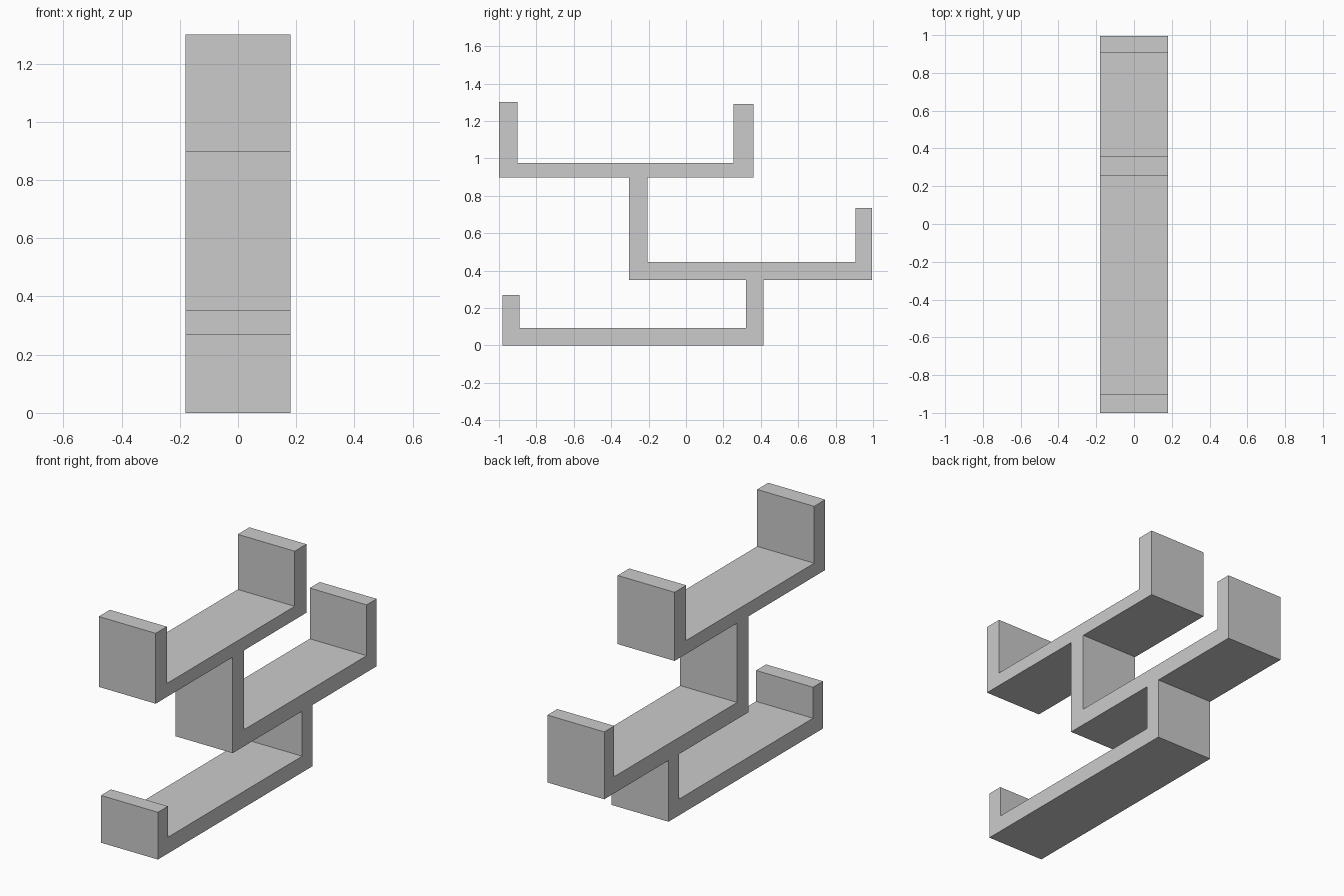
import bpy
import bmesh

if "Cube" in bpy.data.objects:
    bpy.data.objects.remove(bpy.data.objects["Cube"])

HALF_WIDTH = 0.18

# Side outline (y, z), walked around the three stepped trays and their posts
OUTLINE = [
    # bottom tray, underside, then right side of the lower post
    (-0.98, 0.0), (0.415, 0.0), (0.415, 0.35),
    # middle tray, underside to end lip and back
    (0.995, 0.35), (0.995, 0.735), (0.905, 0.735), (0.905, 0.445),
    # upper post, right side
    (-0.205, 0.445), (-0.205, 0.898),
    # top tray with both lips
    (0.36, 0.898), (0.36, 1.29), (0.255, 1.29), (0.255, 0.975),
    (-0.9, 0.975), (-0.9, 1.3), (-1.0, 1.3), (-1.0, 0.898),
    # upper post, left side, and underside of the middle tray
    (-0.305, 0.898), (-0.305, 0.35), (0.322, 0.35),
    # lower post, left side, and inside of the bottom tray
    (0.322, 0.093), (-0.89, 0.093), (-0.89, 0.27), (-0.98, 0.27),
]


def extrude_profile(name, outline, half_width):
    bm = bmesh.new()
    face = bm.faces.new([bm.verts.new((-half_width, y, z)) for y, z in outline])
    result = bmesh.ops.extrude_face_region(bm, geom=[face], use_keep_orig=True)
    moved = [v for v in result["geom"] if isinstance(v, bmesh.types.BMVert)]
    bmesh.ops.translate(bm, verts=moved, vec=(2 * half_width, 0, 0))
    bmesh.ops.recalc_face_normals(bm, faces=bm.faces)
    mesh = bpy.data.meshes.new(name)
    bm.to_mesh(mesh)
    bm.free()
    obj = bpy.data.objects.new(name, mesh)
    bpy.context.collection.objects.link(obj)
    return obj


# One continuous bent strip forming the tiered shelf
extrude_profile("tiered_shelf", OUTLINE, HALF_WIDTH)
